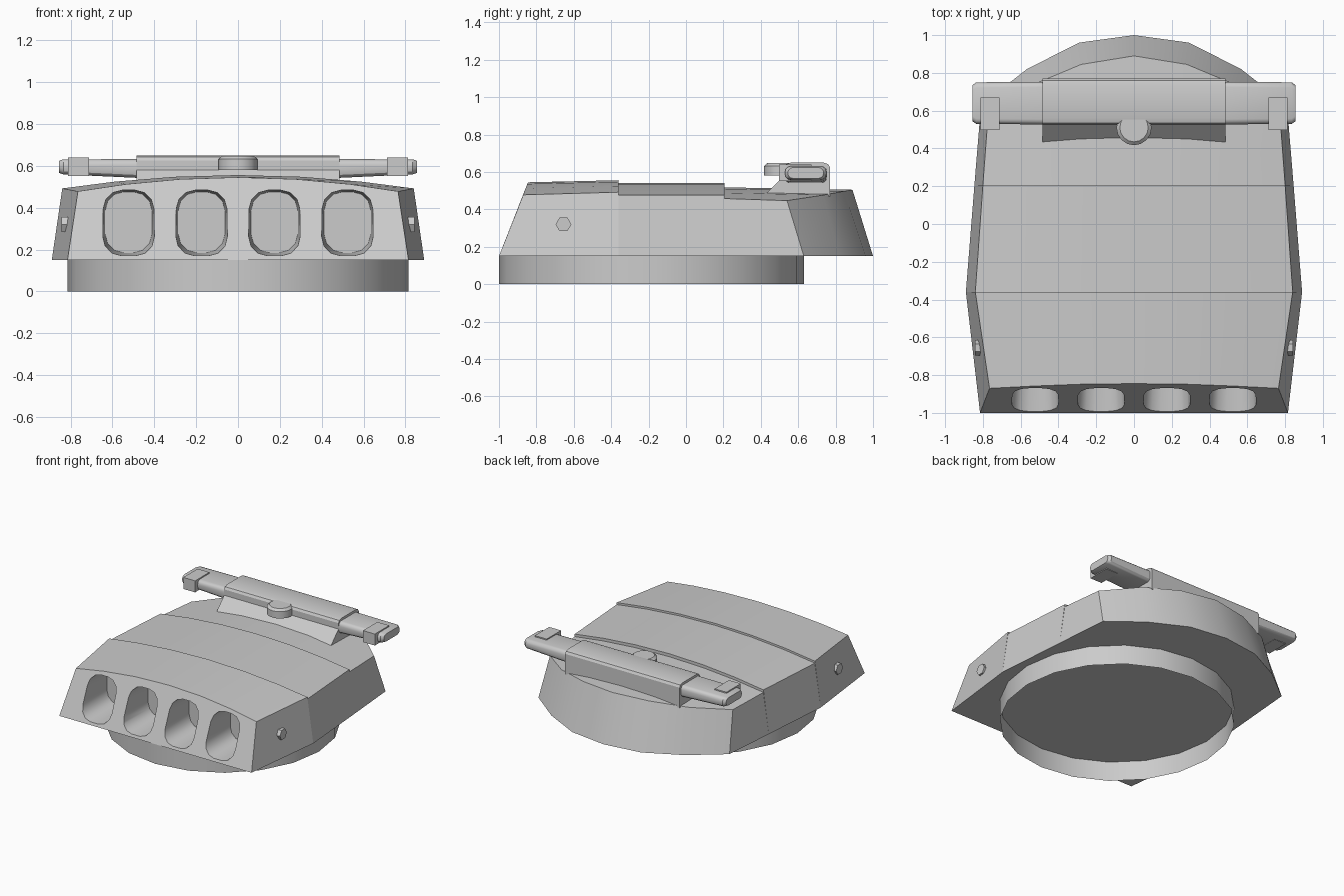
import bpy, bmesh
from math import sin, cos, pi, radians

if "Cube" in bpy.data.objects:
    bpy.data.objects.remove(bpy.data.objects["Cube"])


def finish(name, bm, angle=30):
    bmesh.ops.remove_doubles(bm, verts=bm.verts, dist=0.0005)
    bmesh.ops.recalc_face_normals(bm, faces=bm.faces)
    me = bpy.data.meshes.new(name)
    bm.to_mesh(me)
    bm.free()
    ob = bpy.data.objects.new(name, me)
    bpy.context.collection.objects.link(ob)
    return smooth(ob, angle)


def smooth(ob, angle=30):
    bpy.ops.object.select_all(action='DESELECT')
    ob.select_set(True)
    bpy.context.view_layer.objects.active = ob
    bpy.ops.object.shade_smooth_by_angle(angle=radians(angle))
    return ob


def loft(name, rings, caps=True):
    """Skin a list of closed rings that share a point count."""
    bm = bmesh.new()
    vs = [[bm.verts.new(p) for p in r] for r in rings]
    n = len(vs[0])
    for a, b in zip(vs, vs[1:]):
        for i in range(n):
            j = (i + 1) % n
            bm.faces.new((a[i], a[j], b[j], b[i]))
    if caps:
        bm.faces.new(vs[0])
        bm.faces.new(vs[-1])
    return finish(name, bm)


def circle(r, n, start=0.0):
    return [(r * cos(start + 2 * pi * i / n), r * sin(start + 2 * pi * i / n)) for i in range(n)]


def rounded(w, h, r, seg=3):
    """Rounded rectangle outline, half sizes w and h."""
    pts = []
    for q, (sx, sy) in enumerate(((1, 1), (-1, 1), (-1, -1), (1, -1))):
        for k in range(seg + 1):
            a = pi / 2 * (q + k / seg)
            pts.append((sx * (w - r) + r * cos(a), sy * (h - r) + r * sin(a)))
    return pts


# Open base ring
ring = circle(0.815, 20)
loft("base_ring", [[(x, y - 0.185, z) for x, y in ring] for z in (0, 0.15)], caps=False)

# Turret hull: rows from front to back, each (half width, y outward from centre, edge z, centre z)
F = [-1, -0.7, -0.36, 0, 0.36, 0.7, 1]
roof_rows = [
    (0.765, (-0.845, -0.848, -0.858, -0.87), 0.478, 0.545),
    (0.84, (-0.36,) * 4, 0.492, 0.556),
    (0.84, (-0.36,) * 4, 0.477, 0.541),
    (0.80, (0.205,) * 4, 0.477, 0.541),
    (0.80, (0.205,) * 4, 0.458, 0.518),
    (0.775, (0.89, 0.845, 0.735, 0.54), 0.447, 0.505),
]
floor_rows = [
    (0.815, (-1.0,) * 4, 0.15, 0.15),
    (0.89, (-0.36,) * 4, 0.15, 0.15),
    (0.89, (-0.36,) * 4, 0.15, 0.15),
    (0.845, (0.205,) * 4, 0.15, 0.15),
    (0.845, (0.205,) * 4, 0.15, 0.15),
    (0.81, (1.0, 0.96, 0.82, 0.63), 0.15, 0.15),
]
bm = bmesh.new()


def grid(rows):
    return [[bm.verts.new((hw * f, ys[abs(i - 3)], ze + (zc - ze) * (1 - f * f)))
             for i, f in enumerate(F)] for hw, ys, ze, zc in rows]


top, bot = grid(roof_rows), grid(floor_rows)
for g in (top, bot):
    for a, b in zip(g, g[1:]):
        for i in range(6):
            bm.faces.new((a[i], a[i + 1], b[i + 1], b[i]))
for r in (0, -1):
    for i in range(6):
        bm.faces.new((top[r][i], top[r][i + 1], bot[r][i + 1], bot[r][i]))
for c in (0, -1):
    for r in range(5):
        bm.faces.new((top[r][c], top[r + 1][c], bot[r + 1][c], bot[r][c]))
hull = finish("turret_hull", bm)

# Gun port pockets cut into the front
for gx in (-0.523, -0.174, 0.174, 0.523):
    cutter = loft("port_cutter", [
        [(gx + x, y, 0.33 + z) for x, z in rounded(w, h, 0.09)]
        for y, w, h in ((-1.1, 0.129, 0.164), (-0.68, 0.112, 0.146))])
    cutter.hide_render = True
    mod = hull.modifiers.new("port", 'BOOLEAN')
    mod.object = cutter
    mod.operation = 'DIFFERENCE'
    mod.solver = 'EXACT'
    bpy.context.view_layer.objects.active = hull
    bpy.ops.object.modifier_apply(modifier=mod.name)
    bpy.data.objects.remove(cutter)
smooth(hull)

# Rangefinder housing with sloped front skirt
profile = [(0.40, 0.455), (0.525, 0.58), (0.525, 0.625), (0.535, 0.642), (0.56, 0.65),
           (0.735, 0.65), (0.76, 0.642), (0.77, 0.625), (0.77, 0.47)]
loft("rangefinder_housing", [[(x, y, z) for y, z in profile] for x in (-0.485, 0.485)])

# Round sight hood on the front of the housing
loft("sight_hood", [[(x, y + 0.51, z) for x, y in circle(r, 16)]
                    for r, z in ((0.093, 0.58), (0.093, 0.632), (0.075, 0.648))])

for side, s in (("left", -1), ("right", 1)):
    # Rangefinder arm, tapering towards the tip
    loft(side + "_rangefinder_arm", [
        [(s * x, 0.64 + y, zc + z) for y, z in rounded(w, h, 0.028)]
        for x, w, h, zc in ((0.47, 0.113, 0.045, 0.587), (0.835, 0.11, 0.036, 0.595),
                            (0.855, 0.096, 0.029, 0.595))])
    # Lens hood at the arm end
    loft(side + "_lens_hood", [
        [(s * x, y, z) for x, y in ((0.712, 0.497), (0.812, 0.497), (0.812, 0.67), (0.712, 0.67))]
        for z in (0.552, 0.64)])
    # Hexagonal side fitting
    loft(side + "_side_bolt", [[(s * x, y - 0.655, z + 0.32) for y, z in circle(0.042, 6)]
                               for x in (0.79, 0.843)])
